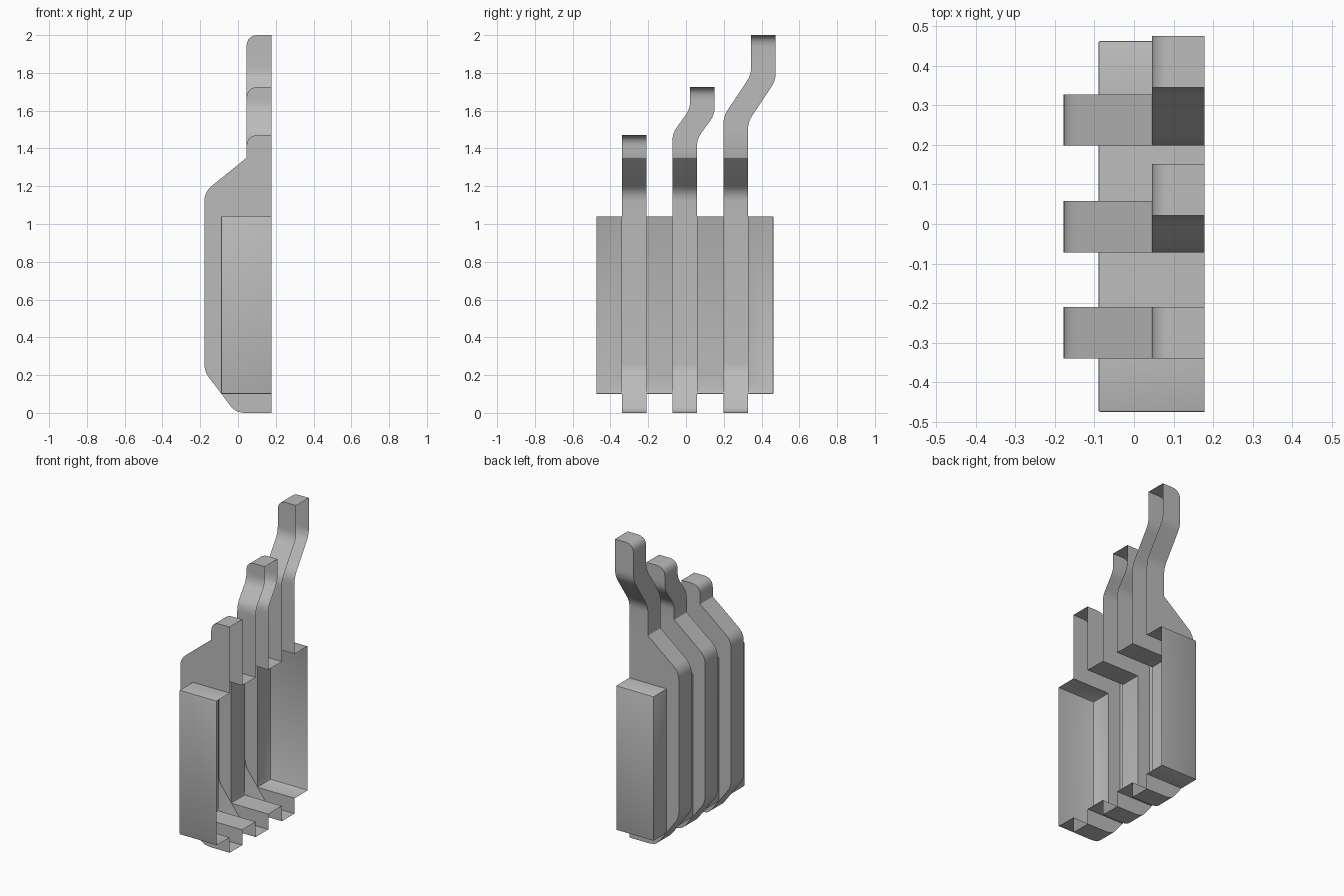
import bpy, bmesh, math
from mathutils import Vector

if "Cube" in bpy.data.objects:
    bpy.data.objects.remove(bpy.data.objects["Cube"])

XR, XCUT = 0.178, 0.25      # open side, and overshoot trimmed off at the end

grey = bpy.data.materials.new("plain grey")
grey.diffuse_color = (0.5, 0.5, 0.5, 1)
grey.use_nodes = True
grey.node_tree.nodes["Principled BSDF"].inputs["Base Color"].default_value = grey.diffuse_color


def rounded(points, radii, steps=5):
    """Open 2D path with its inner corners rounded off."""
    out = [Vector(points[0])]
    for i in range(1, len(points) - 1):
        a, p, b = (Vector(points[j]) for j in (i - 1, i, i + 1))
        d = radii[i - 1]
        s, e = p + (a - p).normalized() * d, p + (b - p).normalized() * d
        for k in range(steps + 1):
            t = k / steps
            out.append(s * (1 - t) ** 2 + p * 2 * t * (1 - t) + e * t * t)
    out.append(Vector(points[-1]))
    return out


def at(path, z):
    """First coordinate of a path at height z."""
    for a, b in zip(path, path[1:]):
        if a.y <= z <= b.y and b.y > a.y:
            return a.x + (b.x - a.x) * (z - a.y) / (b.y - a.y)
    return path[-1].x if z >= path[-1].y else path[0].x


def finish(bm, name):
    mesh = bpy.data.meshes.new(name)
    bmesh.ops.recalc_face_normals(bm, faces=bm.faces)
    bm.to_mesh(mesh)
    bm.free()
    mesh.materials.append(grey)
    ob = bpy.data.objects.new(name, mesh)
    bpy.context.collection.objects.link(ob)
    return ob


def bevel(bm, width=0.005):
    edges = [e for e in bm.edges if e.calc_face_angle(0) > math.radians(50)]
    bmesh.ops.bevel(bm, geom=edges, offset=width, segments=2, profile=0.5, affect='EDGES')


def fin(name, y0, top, shift, bend0, bend1):
    """Fin lofted upward: rounded left outline, optional sideways jog near the top."""
    left = rounded([(0.06, 0), (-0.012, 0), (-0.178, 0.22), (-0.178, 1.17),
                    (0.045, 1.35), (0.045, top), (0.14, top)],
                   [0.045, 0.04, 0.05, 0.003, 0.062])
    y1 = y0 + 0.13
    if shift:
        front = rounded([(y0, 0), (y0, bend0), (y0 + shift, bend1), (y0 + shift, top)], [0.04, 0.04])
        back = rounded([(y1, 0), (y1, bend0 - 0.03), (y1 + shift, bend1 - 0.03), (y1 + shift, top)], [0.04, 0.04])
    else:
        front = [Vector((y0, 0)), Vector((y0, top))]
        back = [Vector((y1, 0)), Vector((y1, top))]
    levels = []
    for z in sorted(p.y for p in left + front + back):
        if not levels or z - levels[-1] > 0.0015:
            levels.append(z)
    levels[-1] = top
    bm = bmesh.new()
    rows = []
    for z in levels:
        xl, f, b = at(left, z), at(front, z), at(back, z)
        if z == 0:
            xl = 0.033
        elif z == top:
            xl = 0.107
        rows.append([bm.verts.new(c) for c in ((xl, f, z), (XCUT, f, z), (XCUT, b, z), (xl, b, z))])
    for r, s in zip(rows, rows[1:]):
        for i in range(4):
            j = (i + 1) % 4
            bm.faces.new((r[i], r[j], s[j], s[i]))
    bm.faces.new(rows[0][::-1])
    bm.faces.new(rows[-1])
    bevel(bm)
    return finish(bm, name)


# central block behind the fins
bm = bmesh.new()
bmesh.ops.create_cube(bm, size=1)
for v in bm.verts:
    v.co = (-0.09 if v.co.x < 0 else XCUT,
            -0.475 if v.co.y < 0 else 0.463,
            0.10 if v.co.z < 0 else 1.04)
bevel(bm)
body = finish(bm, "finned_housing")

# three fins of rising height
fins = [fin("short_fin", -0.34, 1.47, 0, 0, 0),
        fin("middle_fin", -0.072, 1.725, 0.094, 1.48, 1.61),
        fin("tall_fin", 0.198, 2.0, 0.147, 1.57, 1.79)]

# fuse into one skin
for f in fins:
    m = body.modifiers.new("join_" + f.name, 'BOOLEAN')
    m.operation, m.solver, m.object = 'UNION', 'EXACT', f
bpy.context.view_layer.update()
fused = bpy.data.meshes.new_from_object(body.evaluated_get(bpy.context.evaluated_depsgraph_get()))
body.modifiers.clear()
body.data = fused
for f in fins:
    bpy.data.objects.remove(f)

# trim the right side so the shell is left open there
bm = bmesh.new()
bm.from_mesh(fused)
bmesh.ops.bisect_plane(bm, geom=bm.verts[:] + bm.edges[:] + bm.faces[:],
                       plane_co=(XR, 0, 0), plane_no=(1, 0, 0), clear_outer=True)
bm.to_mesh(fused)
bm.free()

bpy.context.view_layer.objects.active = body
body.select_set(True)
bpy.ops.object.shade_smooth_by_angle(angle=math.radians(35))
